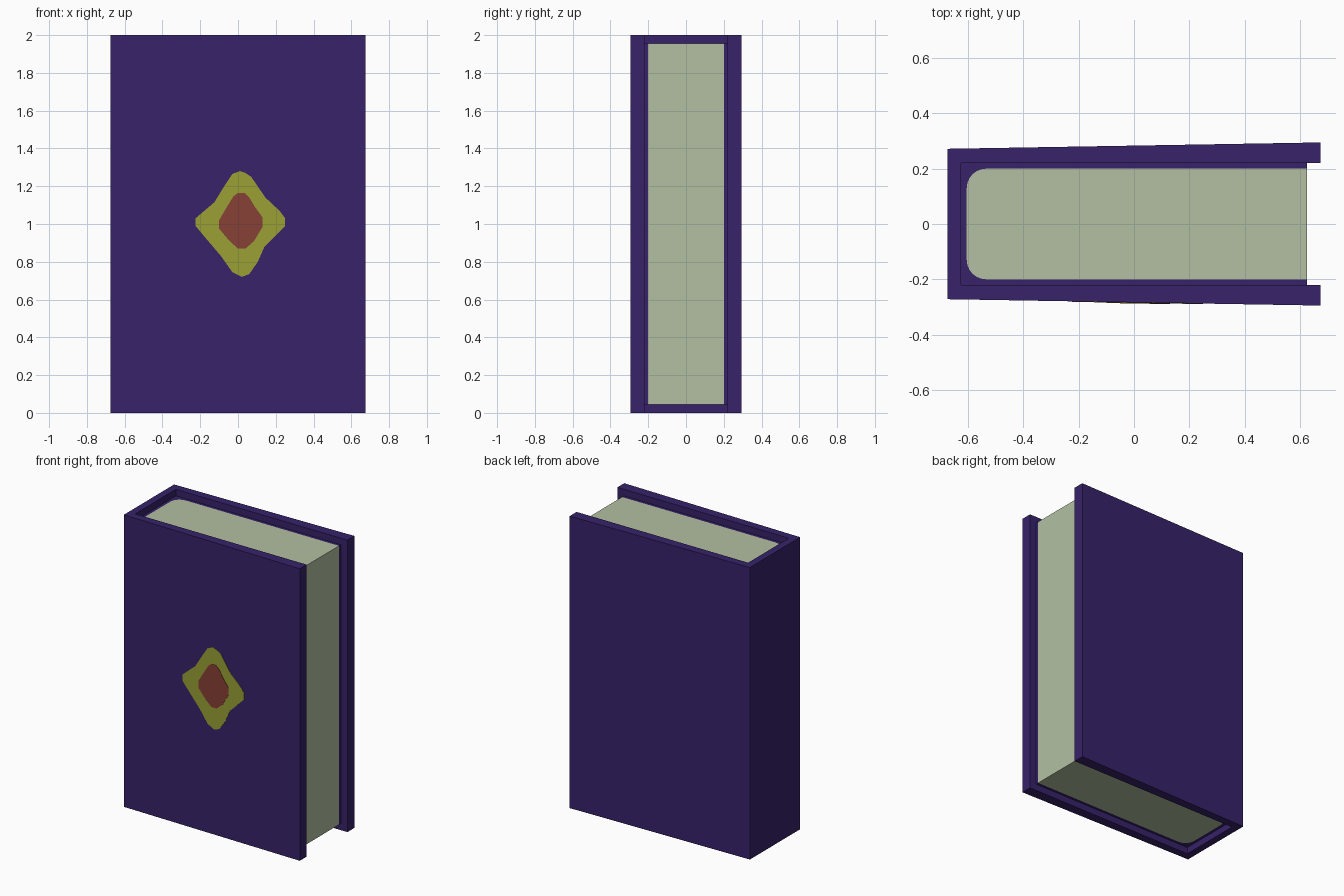
import bpy, bmesh, math
from mathutils import Vector

if "Cube" in bpy.data.objects:
    bpy.data.objects.remove(bpy.data.objects["Cube"])


def material(name, rgb):
    lin = [((c / 255 + 0.055) / 1.055) ** 2.4 for c in rgb]
    m = bpy.data.materials.new(name)
    m.diffuse_color = (*lin, 1)
    m.use_nodes = True
    m.node_tree.nodes["Principled BSDF"].inputs["Base Color"].default_value = m.diffuse_color
    return m


PURPLE = material("purple cover", (55, 34, 106))
PAPER = material("pale paper", (179, 192, 162))
GOLD = material("olive gold", (153, 159, 53))
RED = material("brick red", (134, 65, 54))


def finish(name, bm, mats):
    bmesh.ops.recalc_face_normals(bm, faces=bm.faces)
    me = bpy.data.meshes.new(name)
    bm.to_mesh(me)
    bm.free()
    for m in mats:
        me.materials.append(m)
    ob = bpy.data.objects.new(name, me)
    bpy.context.collection.objects.link(ob)
    return ob


def prism(name, points, offset, mat):
    """Extrude a 3D polygon along an offset."""
    bm = bmesh.new()
    face = bm.faces.new([bm.verts.new(p) for p in points])
    ext = bmesh.ops.extrude_face_region(bm, geom=[face], use_keep_orig=True)
    moved = [g for g in ext["geom"] if isinstance(g, bmesh.types.BMVert)]
    bmesh.ops.translate(bm, verts=moved, vec=offset)
    return finish(name, bm, [mat])


X, H = 0.675, 2.0
SPINE_Y, EDGE_Y = 0.272, 0.295
IN_X, IN_Y = 0.625, 0.22


# Boards and spine, each running the full height
for side, name in ((-1, "front_board"), (1, "back_board")):
    pts = [(-IN_X, side * IN_Y, 0), (X, side * IN_Y, 0), (X, side * EDGE_Y, 0),
           (-X, side * SPINE_Y, 0), (-X, 0, 0), (-IN_X, 0, 0)]
    ob = prism(name, pts, (0, 0, H), PURPLE)
    # drop the hidden joint at the middle of the spine
    bm = bmesh.new()
    bm.from_mesh(ob.data)
    joint = [f for f in bm.faces if all(abs(v.co.y) < 1e-6 for v in f.verts)]
    bmesh.ops.delete(bm, geom=joint, context="FACES_ONLY")
    bm.to_mesh(ob.data)
    bm.free()

# Page block: paper core framed by a purple glued edge, rounded at the spine
inner, outer = [], []
r, cy, cx = 0.07, 0.2, -0.605
inner.append((IN_X, -cy))
outer.append((IN_X, -IN_Y))
for sgn in (-1, 1):
    steps = range(7) if sgn < 0 else range(6, -1, -1)
    for i in steps:
        a = math.pi / 2 * i / 6
        inner.append((cx + r - r * math.sin(a), sgn * (cy - r + r * math.cos(a))))
        t = i / 6
        ox = -IN_X if t >= 0.5 else -IN_X + r * (1 - 2 * t)
        oy = IN_Y if t <= 0.5 else IN_Y - r * (2 * t - 1)
        outer.append((ox, sgn * oy))
inner.append((IN_X, cy))
outer.append((IN_X, IN_Y))

bm = bmesh.new()
loops = []
for z in (0.045, 1.955):
    a = [bm.verts.new((x, y, z)) for x, y in inner]
    b = [bm.verts.new((x, y, z)) for x, y in outer]
    loops.append((a, b))
    bm.faces.new(a).material_index = 1
    for i in range(len(a) - 1):
        bm.faces.new((a[i], a[i + 1], b[i + 1], b[i]))
(a0, b0), (a1, b1) = loops
for i in range(len(b0) - 1):
    bm.faces.new((b0[i], b0[i + 1], b1[i + 1], b1[i]))
bm.faces.new((a0[0], a0[-1], a1[-1], a1[0])).material_index = 1
for i in (0, -1):
    bm.faces.new((a0[i], b0[i], b1[i], a1[i]))
finish("page_block", bm, [PURPLE, PAPER])

# Painted diamond emblem on the front board, following its slight slant
slope = (EDGE_Y - SPINE_Y) / (2 * X)


def emblem(name, outline, depth, mat):
    pts = [Vector((x, -(SPINE_Y + slope * (x + X)), z)) for x, z in outline]
    prism(name, pts, (0, -depth, 0), mat)


emblem("emblem_border", [
    (0.01, 1.28), (0.04, 1.27), (0.07, 1.25), (0.145, 1.14), (0.22, 1.07),
    (0.25, 1.03), (0.25, 0.99), (0.22, 0.96), (0.14, 0.88), (0.105, 0.80),
    (0.06, 0.735), (0.02, 0.72), (-0.03, 0.745), (-0.09, 0.83), (-0.175, 0.93),
    (-0.225, 0.99), (-0.225, 1.03), (-0.19, 1.06), (-0.125, 1.115),
    (-0.07, 1.205), (-0.03, 1.265)], 0.002, GOLD)
emblem("emblem_centre", [
    (0.0, 1.165), (0.035, 1.165), (0.06, 1.14), (0.09, 1.09), (0.13, 1.035),
    (0.13, 0.985), (0.085, 0.91), (0.04, 0.87), (0.0, 0.87), (-0.045, 0.91),
    (-0.1, 0.975), (-0.1, 1.02), (-0.065, 1.08), (-0.025, 1.145)], 0.004, RED)
